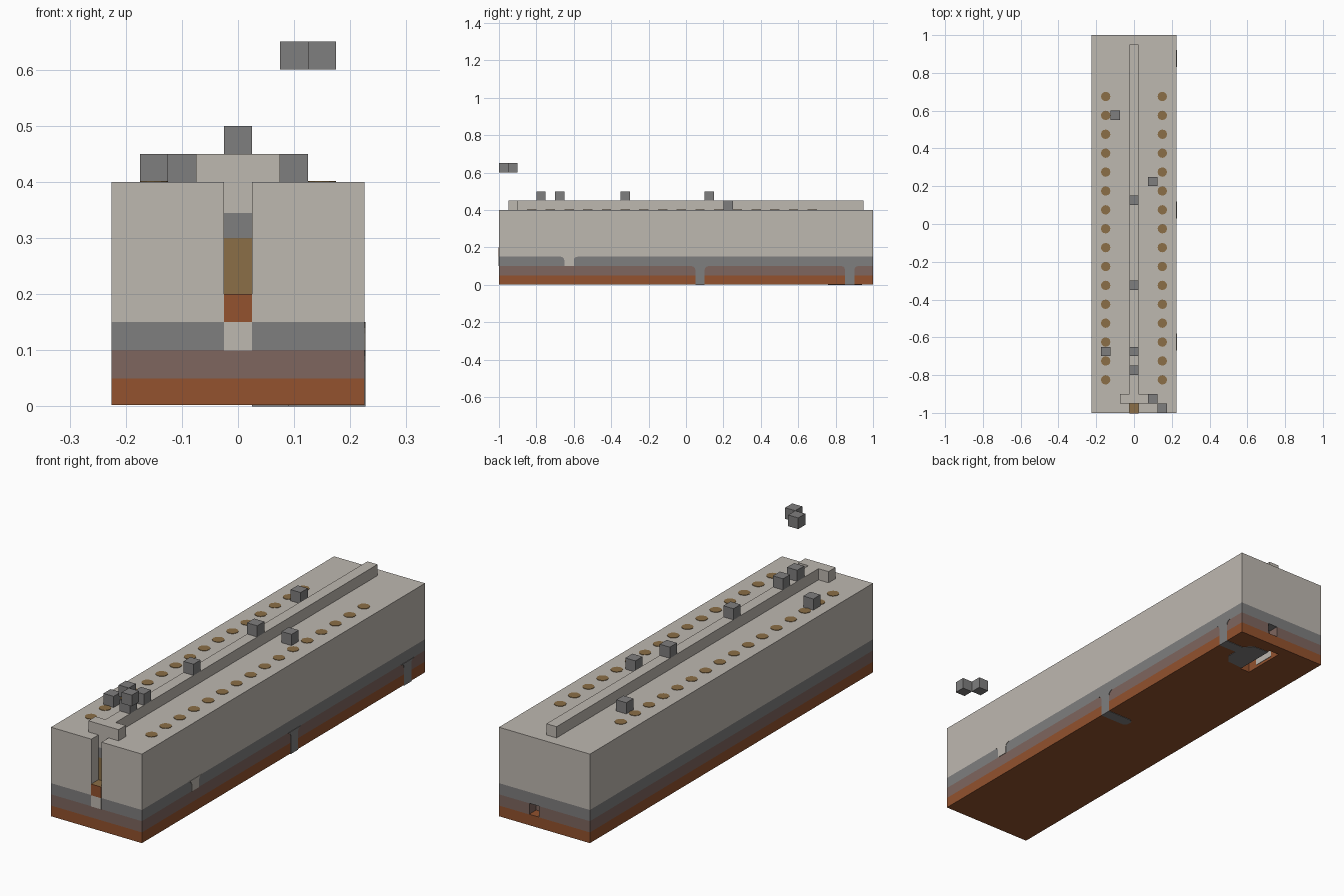
import bpy, bmesh
from math import radians, sin, cos
from mathutils import Vector, Matrix

if "Cube" in bpy.data.objects:
    bpy.data.objects.remove(bpy.data.objects["Cube"])


def make_material(name, rgb):
    lin = [((c / 255 + 0.055) / 1.055) ** 2.4 for c in rgb]
    m = bpy.data.materials.new(name)
    m.use_nodes = True
    m.diffuse_color = (*lin, 1)
    bsdf = m.node_tree.nodes["Principled BSDF"]
    bsdf.inputs["Base Color"].default_value = (*lin, 1)
    bsdf.inputs["Roughness"].default_value = 0.9
    return m


PALETTE = [make_material("pale stone", (190, 184, 176)),
           make_material("mid grey", (127, 126, 126)),
           make_material("mauve brown", (126, 102, 94)),
           make_material("rust", (147, 82, 46)),
           make_material("ochre", (139, 111, 71))]
STONE, GREY, MAUVE, RUST, OCHRE = range(5)
SKIN = 0.002  # thickness of painted plates


def finish(name, bm, rule):
    bmesh.ops.recalc_face_normals(bm, faces=bm.faces)
    for f in bm.faces:
        f.material_index = rule(f.calc_center_median(), f.normal)
    me = bpy.data.meshes.new(name)
    bm.to_mesh(me)
    bm.free()
    for m in PALETTE:
        me.materials.append(m)
    ob = bpy.data.objects.new(name, me)
    bpy.context.collection.objects.link(ob)
    return ob


def box(name, lo, hi, rule, cuts=()):
    """Box between two corners, sliced at the given heights."""
    lo, hi = Vector(lo), Vector(hi)
    bm = bmesh.new()
    bmesh.ops.create_cube(bm, size=1)
    for v in bm.verts:
        v.co = (lo + hi) / 2 + v.co * (hi - lo)
    for z in cuts:
        bmesh.ops.bisect_plane(bm, geom=bm.verts[:] + bm.edges[:] + bm.faces[:],
                               plane_co=(0, 0, z), plane_no=(0, 0, 1))
    return finish(name, bm, rule)


def solid(colour):
    return lambda c, n: colour


def plate(name, outline, place, out, colour):
    """Thin painted plate: a 2D outline mapped to 3D and thickened outward."""
    bm = bmesh.new()
    f = bm.faces.new([bm.verts.new(place(u, v)) for u, v in outline])
    r = bmesh.ops.extrude_face_region(bm, geom=[f])
    bmesh.ops.translate(bm, vec=Vector(out) * SKIN,
                        verts=[g for g in r["geom"] if isinstance(g, bmesh.types.BMVert)])
    return finish(name, bm, solid(colour))


def drip(centre, top, bottom, half=0.025, flare=0.02):
    """Outline of a run of colour with flared upper corners."""
    right = [(half + flare * (1 - cos(a)), top - flare * (1 - sin(a)))
             for a in map(radians, (0, 30, 60, 90))]
    side = [(half, bottom)] + right
    return [(centre + u, v) for u, v in side] + [(centre - u, v) for u, v in reversed(side)]


def strata(c, n):
    return RUST if c.z < 0.05 else MAUVE if c.z < 0.1 else GREY if c.z < 0.15 else STONE


# Layered block
block = box("layered_block", (-0.225, -1, SKIN), (0.225, 1, 0.4), strata, (0.05, 0.1, 0.15))


def slot_rule(c, n):
    if n.z < -0.5:
        return OCHRE
    if n.y > 0.5:
        return OCHRE if c.z < 0.3 else GREY if c.z < 0.345 else STONE
    return STONE


# Openings cut in the block: front slot, back hole, underside pit
cutters = [
    box("front_slot_cutter", (-0.025, -1.05, 0.2), (0.025, -0.95, 0.45), slot_rule,
        (0.25, 0.3, 0.345)),
    box("back_hole_cutter", (0.026, 0.951, 0.051), (0.075, 1.05, 0.1),
        lambda c, n: RUST if n.z < -0.5 else GREY if n.z > 0.5 else MAUVE),
    box("bottom_pit_cutter", (-0.025, 0.75, -0.05), (0.025, 0.95, 0.049), solid(RUST)),
]
bpy.context.view_layer.objects.active = block
for cutter in cutters:
    cutter.hide_render = True
    mod = block.modifiers.new(cutter.name, "BOOLEAN")
    mod.operation = "DIFFERENCE"
    mod.solver = "EXACT"
    mod.object = cutter
    bpy.ops.object.modifier_apply(modifier=mod.name)
    bpy.data.objects.remove(cutter)

# Raised spine and cross bar on top
box("spine_ridge", (-0.025, -0.9, 0.4), (0.025, 0.95, 0.45), solid(STONE))
box("cross_bar", (-0.075, -0.95, 0.4), (0.075, -0.9, 0.45), solid(STONE))

# Small cubes: on the spine, on the deck, and floating
SPOTS = {"spine_cube": [(0, -0.775, 0.45), (0, -0.675, 0.45), (0, -0.325, 0.45), (0, 0.125, 0.45)],
         "deck_cube": [(-0.1, 0.575, 0.4), (0.1, 0.225, 0.4), (-0.15, -0.675, 0.4)],
         "floating_cube": [(0.1, -0.925, 0.6), (0.15, -0.975, 0.6)]}
for name, spots in SPOTS.items():
    for x, y, z in spots:
        box(name, (x - 0.025, y - 0.025, z), (x + 0.025, y + 0.025, z + 0.05), solid(GREY))

# Rows of round studs painted on the deck
disc = [(0.025 * cos(radians(a)), 0.025 * sin(radians(a))) for a in range(0, 360, 30)]
for side in (-1, 1):
    for i in range(16):
        y = 0.675 - 0.1 * i
        plate("deck_dot", disc, lambda u, v: (side * 0.15 + u, y + v, 0.4), (0, 0, 1), OCHRE)


def on_side(u, v):
    return (0.225, u, v)


def on_front(u, v):
    return (u, -1, v)


def on_bottom(u, v):
    return (u, v, SKIN)


# Drips on the left side and the front
plate("pale_side_drip", drip(-0.625, 0.15, 0.1), on_side, (1, 0, 0), STONE)
for y in (0.075, 0.875):
    plate("grey_side_drip", drip(y, 0.1, 0), on_side, (1, 0, 0), GREY)
rect = [(-0.025, 0.1), (0.025, 0.1), (0.025, 0.15), (-0.025, 0.15)]
plate("pale_front_drip", rect, on_front, (0, -1, 0), STONE)
plate("rust_front_patch", [(u, v + 0.05) for u, v in rect], on_front, (0, -1, 0), RUST)

# Grey run and puddle on the underside
plate("grey_bottom_run", [(0.225, 0.05), (0.225, 0.1), (0.105, 0.1), (0.09, 0.09),
                          (0.09, 0.06), (0.105, 0.05)], on_bottom, (0, 0, -1), GREY)
plate("grey_puddle", [(0.225, 0.85), (0.225, 0.9), (0.135, 0.9), (0.105, 0.935), (0.025, 0.94),
                      (0.025, 0.76), (0.105, 0.765), (0.135, 0.8), (0.135, 0.85)],
      on_bottom, (0, 0, -1), GREY)
# Pale patch on the pit wall
plate("pale_pit_patch", [(0.8, 0.015), (0.9, 0.015), (0.9, 0.048), (0.8, 0.048)],
      lambda u, v: (-0.025, u, v), (1, 0, 0), STONE)
